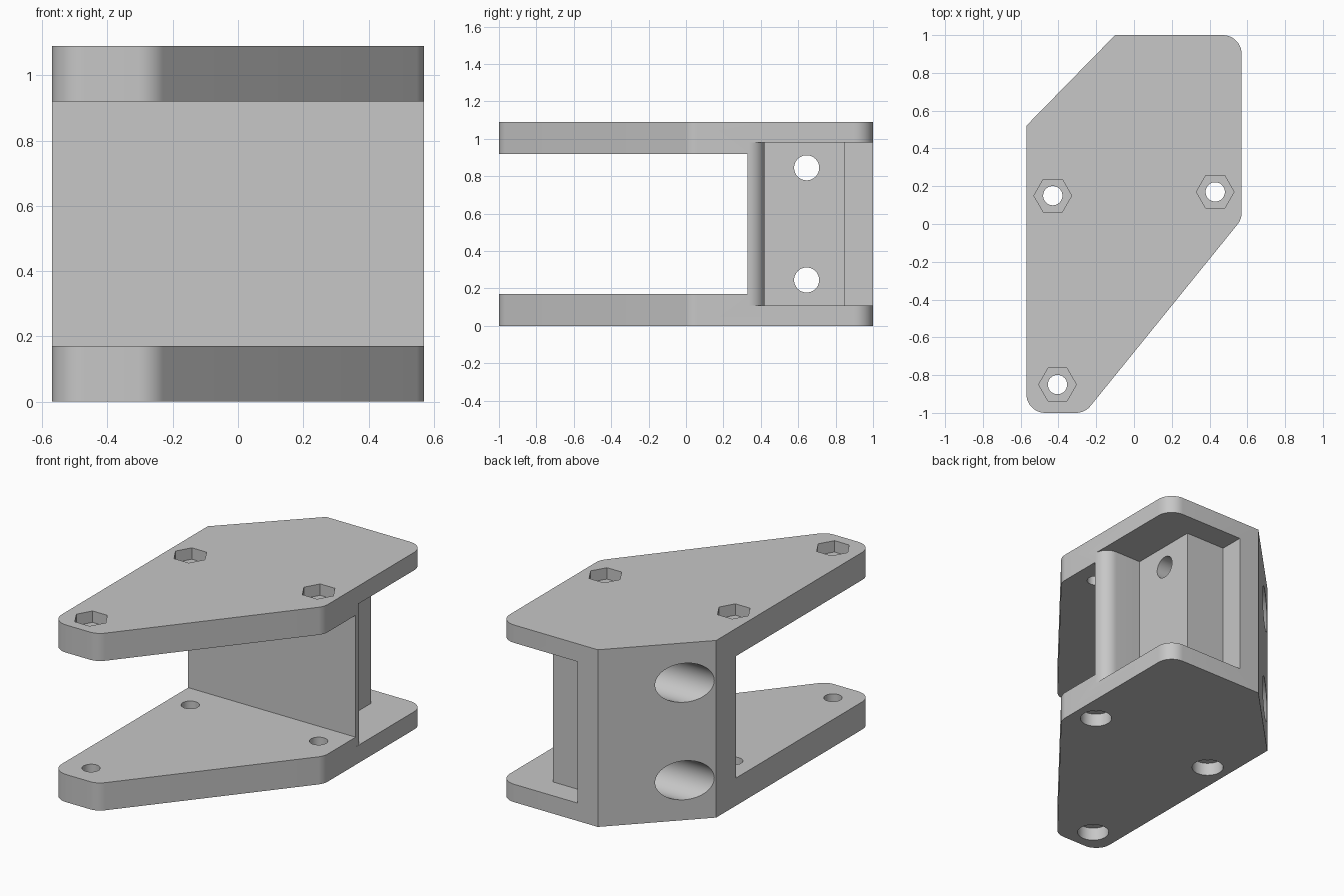
import bpy, bmesh
from math import cos, sin, pi, radians
from mathutils import Vector, Matrix

old = bpy.data.objects.get("Cube")
if old:
    bpy.data.objects.remove(old, do_unlink=True)

HEIGHT = 1.09

grey = bpy.data.materials.new("light_grey")
grey.use_nodes = True
colour = (0.57, 0.57, 0.57, 1)
grey.diffuse_color = colour
grey.node_tree.nodes["Principled BSDF"].inputs["Base Color"].default_value = colour


def prism(name, pts, low, high, matrix=None):
    """Extrude a flat outline from low to high along z, then place it."""
    bm = bmesh.new()
    face = bm.faces.new([bm.verts.new((x, y, low)) for x, y in pts])
    top = bmesh.ops.extrude_face_region(bm, geom=[face])["geom"]
    bmesh.ops.translate(bm, vec=(0, 0, high - low),
                        verts=[g for g in top if isinstance(g, bmesh.types.BMVert)])
    bmesh.ops.recalc_face_normals(bm, faces=bm.faces)
    if matrix:
        bm.transform(matrix)
    mesh = bpy.data.meshes.new(name)
    bm.to_mesh(mesh)
    bm.free()
    mesh.materials.append(grey)
    obj = bpy.data.objects.new(name, mesh)
    bpy.context.collection.objects.link(obj)
    return obj


def circle(cx, cy, r, n=48):
    return [(cx + r * cos(2 * pi * i / n), cy + r * sin(2 * pi * i / n)) for i in range(n)]


def rounded(corners, steps=10):
    """Outline from (x, y, radius) corners, with true arcs at the rounded ones."""
    pts = []
    for i, (x, y, r) in enumerate(corners):
        p = Vector((x, y))
        if r == 0:
            pts.append((x, y))
            continue
        a = (Vector(corners[i - 1][:2]) - p).normalized()
        b = (Vector(corners[(i + 1) % len(corners)][:2]) - p).normalized()
        half = a.angle(b) / 2
        centre = p + (a + b).normalized() * (r / sin(half))
        start = p + a * (r * cos(half) / sin(half)) - centre
        end = p + b * (r * cos(half) / sin(half)) - centre
        sweep = start.angle(end)
        for k in range(steps + 1):
            t = k / steps
            v = (start * sin((1 - t) * sweep) + end * sin(t * sweep)) / sin(sweep)
            pts.append(tuple(centre + v))
    return pts


def cut(target, cutter):
    mod = target.modifiers.new("cut", "BOOLEAN")
    mod.operation = "DIFFERENCE"
    mod.solver = "EXACT"
    mod.object = cutter
    bpy.ops.object.select_all(action="DESELECT")
    bpy.context.view_layer.objects.active = target
    target.select_set(True)
    bpy.ops.object.modifier_apply(modifier=mod.name)
    bpy.data.objects.remove(cutter, do_unlink=True)


# Main bracket body
R = 0.1
bracket = prism("bracket_body", rounded([
    (-0.57, -1, R), (-0.26, -1, R), (0.57, 0.025, R),
    (0.57, 1, R), (-0.1, 1, 0), (-0.57, 0.52, 0)]), 0, HEIGHT)

# Open slot between the two plates
cut(bracket, prism("slot_cutter", [(-1, -1.5), (1, -1.5), (1, 0.33), (-1, 0.33)],
                   0.17, HEIGHT - 0.17))

# Stepped side pocket, leaving a rounded end on the front wall
cut(bracket, prism("pocket_cutter", [(0.8, 0.335)] + [
    (0.485 + 0.085 * cos(i * pi / 20), 0.335 + 0.085 * sin(i * pi / 20)) for i in range(11)] + [
    (0.31, 0.42), (0.31, 0.85), (0.04, 0.85), (0.04, 1.2), (0.8, 1.2)], 0.11, HEIGHT - 0.11))

# Plate bolt holes: hexagonal nut recess on top, round recess below
for x, y in [(-0.43, 0.15), (0.43, 0.17), (-0.405, -0.85)]:
    cut(bracket, prism("hole_cutter", circle(x, y, 0.051), -0.1, HEIGHT + 0.1))
    cut(bracket, prism("nut_cutter", circle(x, y, 0.1, 6), HEIGHT - 0.07, HEIGHT + 0.1))
    cut(bracket, prism("head_cutter", circle(x, y, 0.09), -0.1, 0.08))

# Sideways bolt holes with wide counterbores opening on the slanted face
along_x = Matrix(((0, 0, 1, 0), (1, 0, 0, 0), (0, 1, 0, 0), (0, 0, 0, 1)))
for z in (0.245, HEIGHT - 0.245):
    cut(bracket, prism("side_hole_cutter", circle(0.645, z, 0.067), -0.9, 0.4, along_x))
    cut(bracket, prism("counterbore_cutter", circle(0.648, z, 0.12), -0.9, 0.12, along_x))

bpy.ops.object.select_all(action="DESELECT")
bracket.select_set(True)
bpy.context.view_layer.objects.active = bracket
bpy.ops.object.shade_smooth_by_angle(angle=radians(30))
